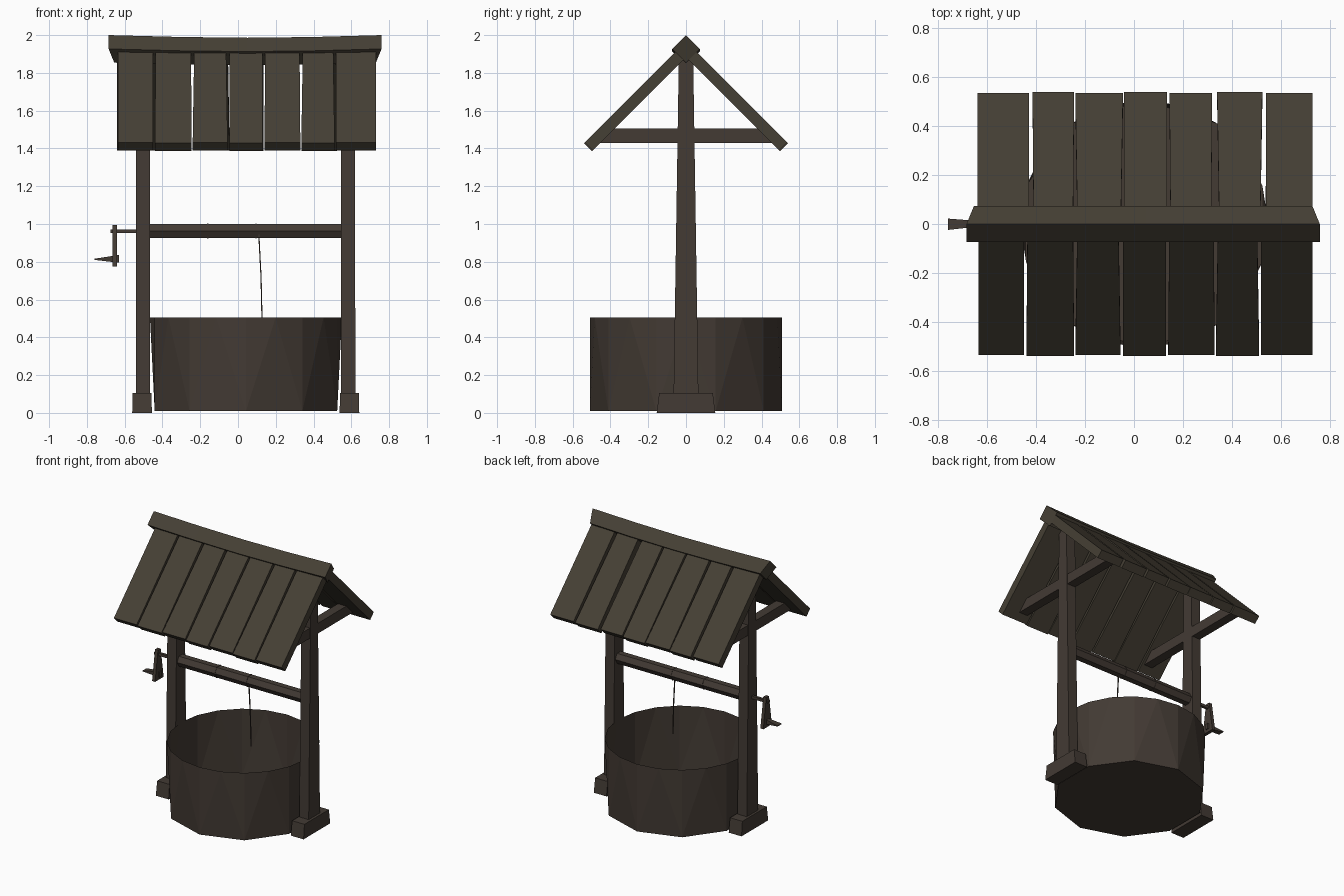
import bpy, bmesh, math
from mathutils import Vector

if "Cube" in bpy.data.objects:
    bpy.data.objects.remove(bpy.data.objects["Cube"])


def material(name, rgb):
    m = bpy.data.materials.new(name)
    m.use_nodes = True
    m.diffuse_color = (*rgb, 1)
    bsdf = m.node_tree.nodes["Principled BSDF"]
    bsdf.inputs["Base Color"].default_value = (*rgb, 1)
    bsdf.inputs["Roughness"].default_value = 0.9
    return m


ROOF = material("roof wood", (0.060, 0.050, 0.035))
WOOD = material("dark wood", (0.056, 0.043, 0.034))


def finish(name, bm, mat):
    bmesh.ops.recalc_face_normals(bm, faces=bm.faces)
    me = bpy.data.meshes.new(name)
    bm.to_mesh(me)
    bm.free()
    me.materials.append(mat)
    ob = bpy.data.objects.new(name, me)
    bpy.context.collection.objects.link(ob)
    return ob


def loft(name, sections, mat):
    """Closed solid through a list of matching cross-sections."""
    bm = bmesh.new()
    rings = [[bm.verts.new(p) for p in s] for s in sections]
    for a, b in zip(rings, rings[1:]):
        for i in range(len(a)):
            j = (i + 1) % len(a)
            bm.faces.new((a[i], a[j], b[j], b[i]))
    bm.faces.new(rings[0])
    bm.faces.new(rings[-1])
    return finish(name, bm, mat)


def rect(x, y, z, hx, hy):
    return [(x - hx, y - hy, z), (x + hx, y - hy, z),
            (x + hx, y + hy, z), (x - hx, y + hy, z)]


def ring_x(x, y, z, r, n, phase=0):
    return [(x, y + r * math.cos(phase + math.tau * i / n),
             z + r * math.sin(phase + math.tau * i / n)) for i in range(n)]


# Basin: open shell, coarse floor ring under a finer rim
bm = bmesh.new()
SIDES, R, CX = 10, 0.508, 0.042


def circle(n, z):
    return [bm.verts.new((CX + R * math.sin(math.tau * i / n),
                          R * math.cos(math.tau * i / n), z)) for i in range(n)]


low, rim = circle(SIDES, 0.01), circle(SIDES * 2, 0.505)
for i in range(SIDES):
    a, b = low[i], low[(i + 1) % SIDES]
    t, m, u = rim[2 * i], rim[2 * i + 1], rim[(2 * i + 2) % (2 * SIDES)]
    for tri in ((a, m, t), (a, b, m), (b, u, m)):
        bm.faces.new(tri)
bm.faces.new(low)
finish("basin", bm, WOOD)

# Posts, feet and tie beams
for side, x in (("right", -0.503), ("left", 0.583)):
    loft(side + "_post", [rect(x, 0, 0.08, 0.038, 0.066),
                          rect(x, 0, 1.88, 0.037, 0.038)], WOOD)
    loft(side + "_foot", [rect(x - 0.005 if x < 0 else x + 0.007, 0, 0, 0.052, 0.155),
                          rect(x - 0.005 if x < 0 else x + 0.007, 0, 0.105, 0.05, 0.142)], WOOD)
    loft(side + "_tie_beam", [rect(x, 0, 1.43, 0.034, 0.46),
                              rect(x, 0, 1.505, 0.034, 0.39)], WOOD)

# Roof planks: (left edge, right edge) on each slope
FRONT = [(-.635, -.45), (-.44, -.245), (-.24, -.055), (-.045, .13),
         (.14, .33), (.335, .512), (.52, .73)]
BACK = [(-.64, -.43), (-.415, -.245), (-.24, -.045), (-.04, .135),
        (.145, .32), (.34, .525), (.54, .73)]
for label, s, planks in (("front", -1, FRONT), ("back", 1, BACK)):
    down = Vector((0, s, -1)).normalized()
    out = Vector((0, s, 1)).normalized() * 0.03
    for k, (x0, x1) in enumerate(planks):
        top = Vector((0, s * 0.03, 1.895))
        eave = top + down * (0.685 + 0.006 * (k % 2))
        taper = 0.004 * (k % 3)
        sections = []
        for c, t in ((top, taper), (eave, 0)):
            sections.append([Vector((x, 0, 0)) + c + o for x, o in
                             ((x0 + t, out), (x1 - t, out), (x1 - t, -out), (x0 + t, -out))])
        loft(f"{label}_plank_{k + 1}", sections, ROOF)

# Ridge beam: slightly sagging diamond section with slanted ends
ridge = []
for x, sag, lean in ((-0.67, 0, -0.015), (-0.3, 0.01, 0), (0.05, 0.014, 0),
                     (0.4, 0.01, 0), (0.745, 0, 0.015)):
    pts = ring_x(x, 0, 1.927 - sag, 0.073, 4)
    ridge.append([(px + lean * ((pz - 1.927) / 0.073 - py / 0.073), py, pz)
                  for px, py, pz in pts])
loft("ridge_beam", ridge, ROOF)

# Winding axle, crank spindle, arm and handle
AZ = 0.962
loft("axle", [ring_x(x, 0, AZ, 0.043, 6) for x in (-0.48, 0.56)], WOOD)
loft("crank_spindle", [ring_x(x, 0, AZ, 0.014, 4, math.pi / 4)
                       for x in (-0.675, -0.47)], WOOD)
loft("crank_arm", [rect(-0.652, 0, 0.775, 0.012, 0.05),
                   rect(-0.652, 0, 0.995, 0.012, 0.016)], WOOD)
loft("crank_handle", [
    [(-0.63, -0.01, 0.795), (-0.63, 0.012, 0.795), (-0.63, 0.012, 0.836), (-0.63, -0.01, 0.836)],
    [(-0.76, -0.024, 0.81), (-0.76, 0.022, 0.81), (-0.76, 0.022, 0.816), (-0.76, -0.024, 0.816)],
], WOOD)

# Rope: hanging strand and the turns around the axle
loft("rope", [[(x + dx, dy - 0.03, z) for dx, dy in
               ((-.003, -.003), (.003, -.003), (.003, .003), (-.003, .003))]
              for x, z in ((0.11, 0.95), (0.122, 0.72), (0.127, 0.5))], WOOD)
for k, x in enumerate((-0.16, 0.095)):
    loft(f"rope_turn_{k + 1}", [ring_x(x + d, 0, AZ, 0.046, 6)
                                for d in (-0.003, 0.003)], WOOD)
